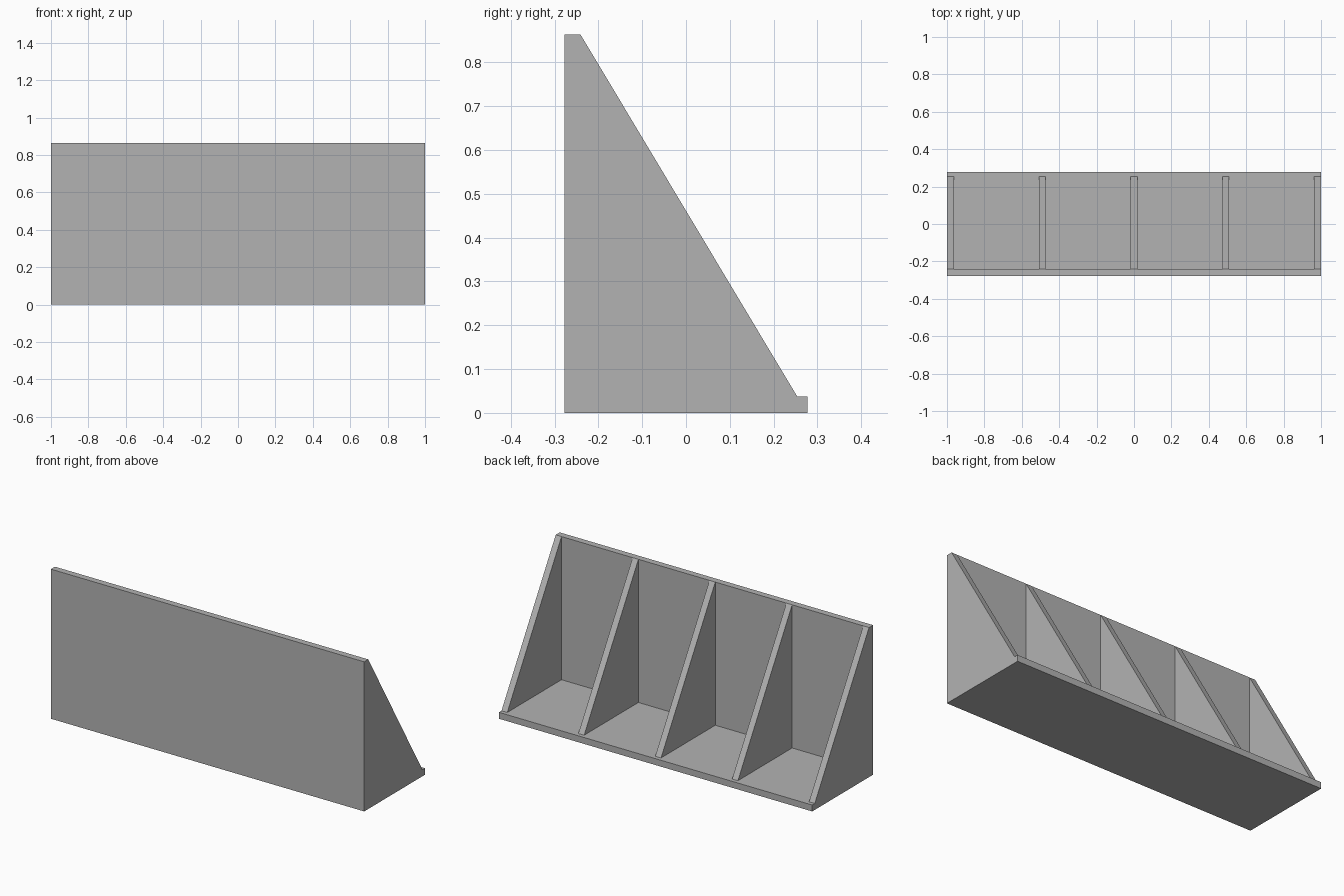
import bpy
import bmesh

cube = bpy.data.objects.get("Cube")
if cube:
    bpy.data.objects.remove(cube, do_unlink=True)

# Overall dimensions
LENGTH, DEPTH, HEIGHT = 2.0, 0.555, 0.863
THICK = 0.037
FRONT, BACK = -DEPTH / 2, DEPTH / 2
WALL_BACK = FRONT + THICK
RIB_TOE = 0.254
RIB_COUNT = 5

grey = bpy.data.materials.new("plain grey")
grey.use_nodes = True
colour = (0.45, 0.45, 0.45, 1)
grey.diffuse_color = colour
grey.node_tree.nodes["Principled BSDF"].inputs["Base Color"].default_value = colour


def extrude_profile(name, profile, centre_x, width):
    """Sweep a closed (y, z) outline along x."""
    bm = bmesh.new()
    face = bm.faces.new([bm.verts.new((centre_x - width / 2, y, z)) for y, z in profile])
    swept = bmesh.ops.extrude_face_region(bm, geom=[face])["geom"]
    moved = [v for v in swept if isinstance(v, bmesh.types.BMVert)]
    bmesh.ops.translate(bm, verts=moved, vec=(width, 0, 0))
    bmesh.ops.recalc_face_normals(bm, faces=bm.faces)
    mesh = bpy.data.meshes.new(name)
    bm.to_mesh(mesh)
    bm.free()
    mesh.materials.append(grey)
    obj = bpy.data.objects.new(name, mesh)
    bpy.context.collection.objects.link(obj)
    return obj


# Upright wall and base plate as one L-shaped section
extrude_profile("wall_and_base", [
    (FRONT, 0), (BACK, 0), (BACK, THICK),
    (WALL_BACK, THICK), (WALL_BACK, HEIGHT), (FRONT, HEIGHT),
], 0, LENGTH)

# Evenly spaced triangular ribs, the outer two flush with the ends
rib_profile = [(WALL_BACK, THICK), (RIB_TOE, THICK), (WALL_BACK, HEIGHT)]
span = LENGTH - THICK
for i in range(RIB_COUNT):
    x = -span / 2 + span * i / (RIB_COUNT - 1)
    extrude_profile(f"support_rib_{i + 1}", rib_profile, x, THICK)
